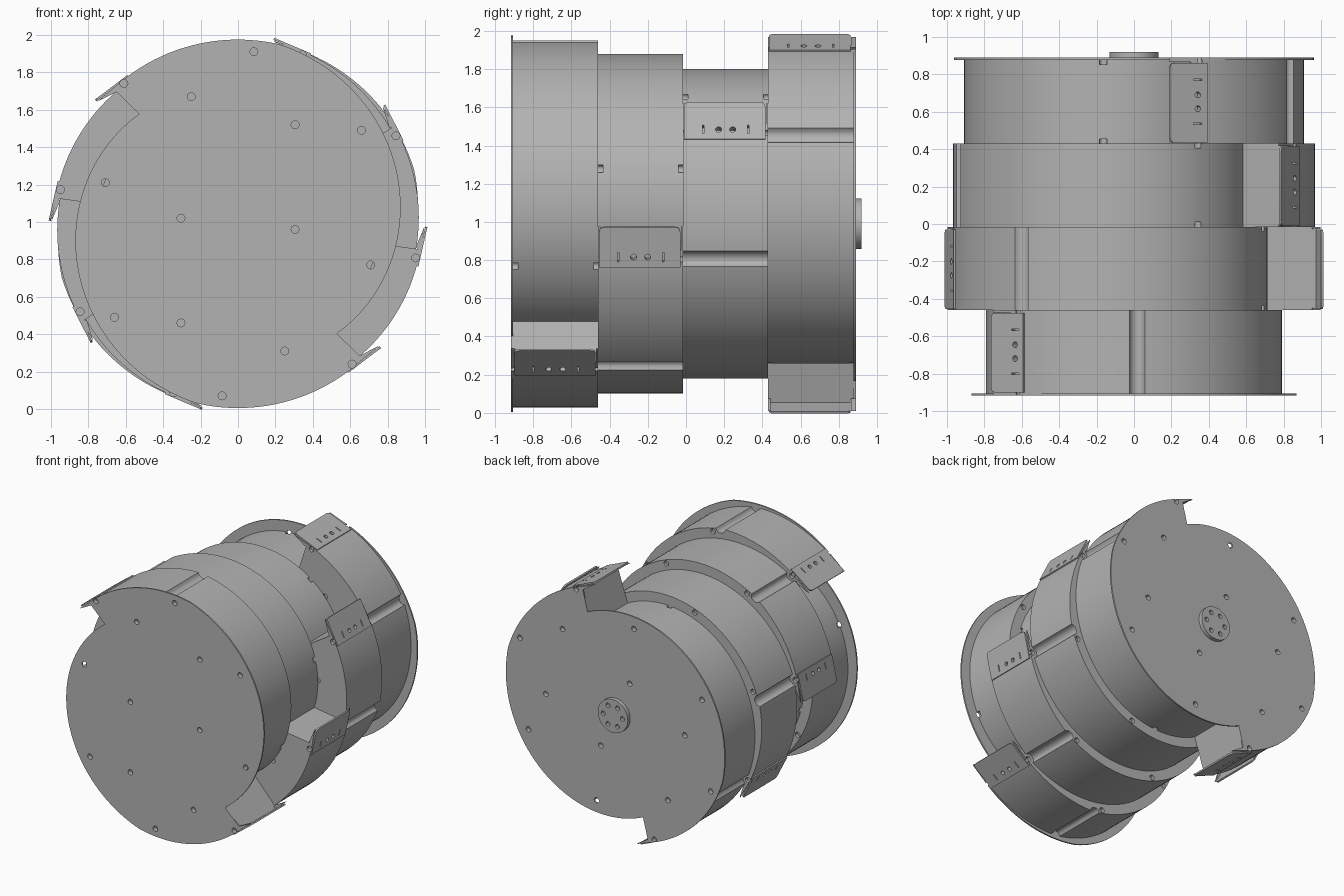
import bpy, bmesh, math
from mathutils import Vector, Matrix

if "Cube" in bpy.data.objects:
    bpy.data.objects.remove(bpy.data.objects["Cube"], do_unlink=True)

CZ = 0.99            # height of the rotor axis
R = 0.985            # outer radius
TIP = 132            # angle of the step in the spiral
STEP = 40            # twist between stages
STAGES = [-0.905, -0.46, -0.015, 0.43, 0.877]

steel = bpy.data.materials.new("grey steel")
steel.use_nodes = True
GREY = (0.45, 0.45, 0.45, 1)
steel.diffuse_color = GREY
steel.node_tree.nodes["Principled BSDF"].inputs["Base Color"].default_value = GREY


def polar(r, deg):
    a = math.radians(deg)
    return Vector((r * math.cos(a), r * math.sin(a)))


def add_solid(bm, loop_a, loop_b):
    """Close two matching loops of 3D points into a solid."""
    a = [bm.verts.new(p) for p in loop_a]
    b = [bm.verts.new(p) for p in loop_b]
    bm.faces.new(a)
    bm.faces.new(b[::-1])
    n = len(a)
    for i in range(n):
        j = (i + 1) % n
        bm.faces.new((a[j], a[i], b[i], b[j]))


def finish(name, bm, turn=0.0):
    """Twist about the rotor axis and turn the mesh into an object."""
    bmesh.ops.recalc_face_normals(bm, faces=bm.faces)
    spin = Matrix.Rotation(-math.radians(turn), 4, 'Y')
    bmesh.ops.transform(bm, matrix=Matrix.Translation((0, 0, CZ)) @ spin, verts=bm.verts)
    mesh = bpy.data.meshes.new(name)
    bm.to_mesh(mesh)
    bm.free()
    mesh.materials.append(steel)
    ob = bpy.data.objects.new(name, mesh)
    bpy.context.collection.objects.link(ob)
    return ob


def prism(bm, pts, y0, y1):
    add_solid(bm, [(p.x, y0, p.y) for p in pts], [(p.x, y1, p.y) for p in pts])


def rod(bm, centre, axis, radius, depth, sides=16):
    m = Matrix.Translation(centre) @ Vector(axis).to_track_quat('Z', 'Y').to_matrix().to_4x4()
    bmesh.ops.create_cone(bm, cap_ends=True, segments=sides, radius1=radius,
                          radius2=radius, depth=depth, matrix=m)


def apply_cut(ob, cutter):
    mod = ob.modifiers.new("holes", 'BOOLEAN')
    mod.object = cutter
    mod.operation = 'DIFFERENCE'
    mod.solver = 'EXACT'
    bpy.ops.object.select_all(action='DESELECT')
    bpy.context.view_layer.objects.active = ob
    ob.select_set(True)
    bpy.ops.object.modifier_apply(modifier=mod.name)


def smooth(ob):
    bpy.ops.object.select_all(action='DESELECT')
    bpy.context.view_layer.objects.active = ob
    ob.select_set(True)
    bpy.ops.object.shade_smooth_by_angle(angle=math.radians(28))


# Half outlines: spiral growing from one step to the next
def wall_radius(t):
    r = 0.783 + 0.00197 * t if t < 90 else 0.96 + 0.025 * (t - 90) / (TIP - 90)
    groove = 1 - ((t - 89) / 2.4) ** 2
    return r - 0.035 * math.sqrt(groove) if groove > 0 else r


def plate_radius(t):
    return min(R, 0.79 + 0.00156 * (t + 180 - TIP))


HOOK = [Vector((-0.754, 0.652)), Vector((-0.65, 0.705))]


def outline(radius, hook):
    half = []
    for i in range(0, 361):
        t = TIP - 180 + i / 2
        near_groove = radius is wall_radius and abs(t - 89) < 3
        if i % 5 == 0 or near_groove:
            half.append(polar(radius(t), t))
    if hook:
        half += HOOK
    return half + [-p for p in half]


WALL = outline(wall_radius, False)
WALL_HOOKED = outline(wall_radius, True)
PLATE = outline(plate_radius, True)

# Bolt hole pattern for one half of an end face
BOLTS = [(0.085, 0.92), (-0.25, 0.68), (-0.61, 0.75), (0.305, 0.53),
         (0.66, 0.50), (0.305, -0.03), (0.71, -0.22)]

# Flap line, seen end on
IN, OUT = Vector((-0.585, 0.785)), Vector((-0.757, 0.655))
ALONG = (OUT - IN).normalized()
NORMAL = Vector((ALONG.y, -ALONG.x))
if NORMAL.dot(IN) < 0:
    NORMAL = -NORMAL


def flap_loop(y0, y1, lift, sign):
    """Blade outline with two rounded outer corners."""
    length, c = (OUT - IN).length, 0.025
    prof = [(0, y0), (length - c, y0)]
    prof += [(length - c + c * math.sin(a), y0 + c - c * math.cos(a)) for a in (0.5, 1.05, 1.57)]
    prof += [(s, y0 + y1 - y) for s, y in reversed(prof)]
    pts = []
    for s, y in prof:
        p = (IN + ALONG * s + NORMAL * lift) * sign
        pts.append((p.x, y, p.y))
    return pts


for k in range(4):
    turn = STEP * k
    y0, y1 = STAGES[k], STAGES[k + 1]
    mid = (y0 + y1) / 2
    tag = ("first", "second", "third", "fourth")[k]

    # Helper that cuts bolt holes, flap holes and bracket slots
    bm = bmesh.new()
    for sign in (1, -1):
        for x, z in BOLTS:
            for y in (y0, y1):
                rod(bm, (sign * x, y, sign * z), (0, 1, 0), 0.021, 0.05)
        axis = Vector((NORMAL.x, 0, NORMAL.y)) * sign
        tangent = Vector((ALONG.x, 0, ALONG.y)) * sign
        for off in (-0.037, 0.037):
            p = (IN + ALONG * 0.055) * sign
            rod(bm, (p.x, mid + off, p.y), axis, 0.016, 0.06, 12)
            # bracket slots beside the holes
            q = Vector((p.x, mid + off * 3.2, p.y))
            frame = Matrix((tangent, (0, 1, 0), axis)).transposed().to_4x4()
            bmesh.ops.create_cube(bm, size=1, matrix=Matrix.Translation(q) @ frame
                                  @ Matrix.Diagonal((0.05, 0.008, 0.04, 1)))
    cutter = finish(tag + "_hole_cutter", bm, turn)
    cutter.hide_render = True

    # Drum body with thin hooked faces at each end
    bm = bmesh.new()
    prism(bm, WALL, y0, y1)
    drum = finish(tag + "_drum", bm, turn)
    parts = [drum]
    for side, ya, yb in (("front", y0, y0 + 0.012), ("back", y1 - 0.012, y1)):
        bm = bmesh.new()
        for sign in (1, -1):
            tri = [sign * p for p in (HOOK[0], HOOK[1], polar(R, TIP - 1))]
            prism(bm, tri, ya, yb)
        parts.append(finish(f"{tag}_{side}_hooks", bm, turn))

    # Blade flaps over both steps
    for sign, side in ((1, "upper"), (-1, "lower")):
        bm = bmesh.new()
        add_solid(bm, flap_loop(y0 + 0.005, y1 - 0.015, 0, sign),
                  flap_loop(y0 + 0.005, y1 - 0.015, 0.012, sign))
        parts.append(finish(f"{tag}_{side}_flap", bm, turn))

    # Wide end plates on the outer faces of the rotor
    if k in (0, 3):
        ya, yb = (y0 - 0.012, y0) if k == 0 else (y1, y1 + 0.012)
        bm = bmesh.new()
        prism(bm, PLATE, ya, yb)
        parts.append(finish("front_plate" if k == 0 else "back_plate", bm, turn))

    for ob in parts:
        apply_cut(ob, cutter)
        smooth(ob)
    bpy.data.objects.remove(cutter, do_unlink=True)

# Shaft hub on the back with a ring of holes
bm = bmesh.new()
rod(bm, (0, 0.90, 0), (0, 1, 0), 0.132, 0.04, 48)
hub = finish("shaft_hub", bm)
bm = bmesh.new()
for i in range(6):
    p = polar(0.085, 60 * i)
    rod(bm, (p.x, 0.92, p.y), (0, 1, 0), 0.018, 0.05)
cutter = finish("hub_hole_cutter", bm)
apply_cut(hub, cutter)
smooth(hub)
bpy.data.objects.remove(cutter, do_unlink=True)
